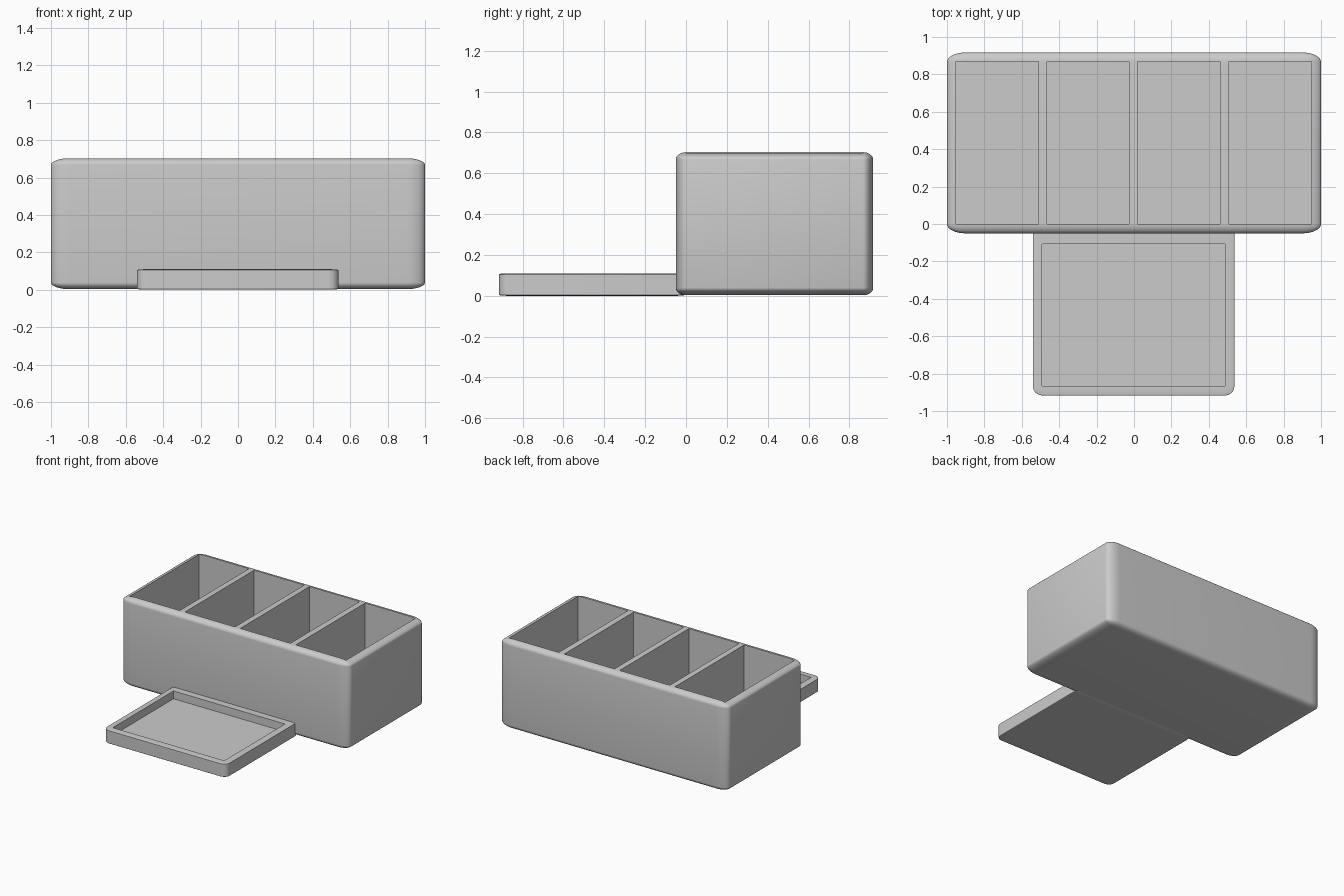
import bpy, bmesh
from mathutils import Vector, Matrix

old = bpy.data.objects.get("Cube")
if old:
    bpy.data.objects.remove(old, do_unlink=True)

grey = bpy.data.materials.new("plain grey")
grey.use_nodes = True
colour = (0.6, 0.6, 0.6, 1)
grey.diffuse_color = colour
grey.node_tree.nodes["Principled BSDF"].inputs["Base Color"].default_value = colour


def block(name, low, high, radius=None):
    """Box between two corners; radius gives a separate rounding per axis."""
    low, high = Vector(low), Vector(high)
    size, centre = high - low, (low + high) / 2
    scale = Vector(radius) if radius else Vector((1, 1, 1))
    bm = bmesh.new()
    bmesh.ops.create_cube(bm, size=1)
    bmesh.ops.scale(bm, verts=bm.verts, vec=[s / r for s, r in zip(size, scale)])
    if radius:
        bmesh.ops.bevel(bm, geom=bm.edges[:], offset=1, segments=8,
                        profile=0.5, affect='EDGES')
    bmesh.ops.scale(bm, verts=bm.verts, vec=scale)
    bmesh.ops.transform(bm, matrix=Matrix.Translation(centre), verts=bm.verts)
    mesh = bpy.data.meshes.new(name)
    bm.to_mesh(mesh)
    bm.free()
    mesh.materials.append(grey)
    obj = bpy.data.objects.new(name, mesh)
    bpy.context.collection.objects.link(obj)
    return obj


def hollow(obj, cutters):
    """Cut the pockets, then smooth the rounded edges only."""
    bpy.ops.object.select_all(action='DESELECT')
    bpy.context.view_layer.objects.active = obj
    obj.select_set(True)
    for cutter in cutters:
        mod = obj.modifiers.new("pocket", 'BOOLEAN')
        mod.operation, mod.solver, mod.object = 'DIFFERENCE', 'EXACT', cutter
        bpy.ops.object.modifier_apply(modifier=mod.name)
        bpy.data.objects.remove(cutter, do_unlink=True)
    bpy.ops.object.shade_smooth_by_angle(angle=0.6)


# Tall bin with four equal compartments
bin_body = block("bin_body", (-1, -0.05, 0.003), (1, 0.917, 0.703), (0.1, 0.05, 0.036))
hollow(bin_body, [block("pocket_cutter", (x, 0, 0.05), (x + 0.44, 0.868, 1))
                  for x in (-0.951, -0.466, 0.02, 0.508)])

# Shallow tray at the front, its back edge buried in the bin wall
tray = block("tray", (-0.54, -0.917, 0), (0.536, -0.003, 0.11), (0.054, 0.046, 0.005))
hollow(tray, [block("tray_cutter", (-0.492, -0.866, 0.048), (0.486, -0.106, 1))])
